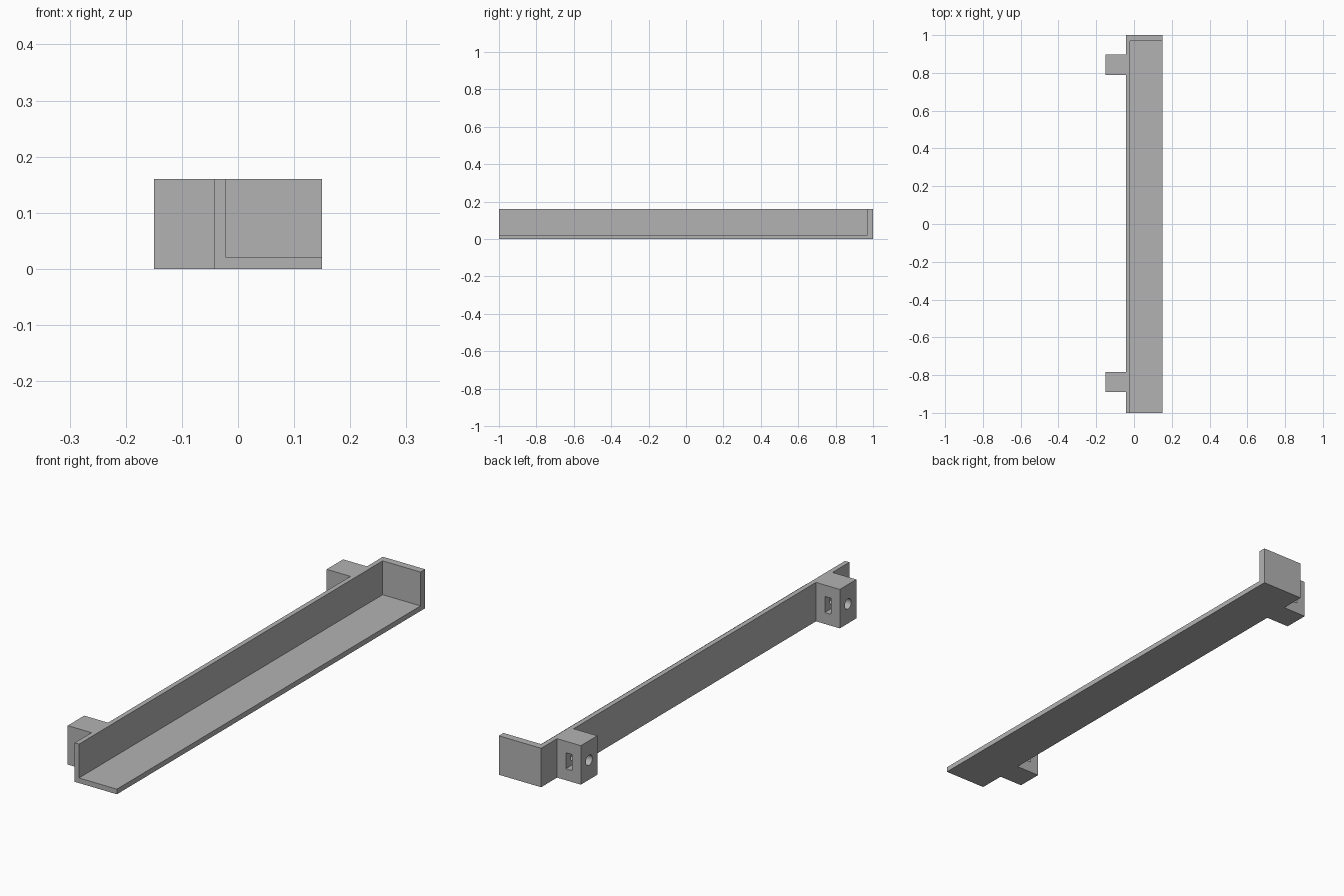
import bpy
from math import pi
from mathutils import Vector

if "Cube" in bpy.data.objects:
    bpy.data.objects.remove(bpy.data.objects["Cube"], do_unlink=True)

# Single plain material
grey = bpy.data.materials.new("plain grey")
grey.use_nodes = True
colour = (0.45, 0.45, 0.45, 1)
grey.diffuse_color = colour
grey.node_tree.nodes["Principled BSDF"].inputs["Base Color"].default_value = colour


def box(name, low, high):
    low, high = Vector(low), Vector(high)
    bpy.ops.mesh.primitive_cube_add(size=1, location=(low + high) / 2)
    ob = bpy.context.object
    ob.name = name
    ob.scale = high - low
    bpy.ops.object.transform_apply(location=True, rotation=True, scale=True)
    ob.data.materials.append(grey)
    return ob


def combine(target, tool, operation):
    """Apply a boolean to the target and discard the tool."""
    mod = target.modifiers.new(operation, "BOOLEAN")
    mod.operation = operation
    mod.solver = "EXACT"
    mod.object = tool
    bpy.context.view_layer.objects.active = target
    bpy.ops.object.modifier_apply(modifier=mod.name)
    bpy.data.objects.remove(tool, do_unlink=True)


OUTER, BACK, INNER = -0.15, -0.042, -0.022
HEIGHT, FLOOR, END = 0.16, 0.021, 0.97
BLOCK, MID_X, MID_Z = 0.107, -0.096, 0.08

# Tray: floor, long wall and one end wall, open at the front and left
tray = box("tray", (BACK, -1, 0), (-OUTER, 1, HEIGHT))
combine(tray, box("cavity", (INNER, -1.1, FLOOR), (0.3, END, 0.3)), "DIFFERENCE")

# Mounting blocks, each with a nut slot and a screw hole
for label, y in (("front", -0.837), ("back", 0.843)):
    half = BLOCK / 2
    block = box(label + "_mount", (OUTER, y - half, 0), (BACK, y + half, HEIGHT))
    slot = box("slot", (MID_X - 0.014, y - 0.036, MID_Z - 0.033),
               (MID_X + 0.014, y + 0.1, MID_Z + 0.033))
    combine(block, slot, "DIFFERENCE")
    bpy.ops.mesh.primitive_cylinder_add(
        vertices=32, radius=0.021, depth=0.12,
        location=(OUTER + 0.03, y, MID_Z), rotation=(0, pi / 2, 0))
    hole = bpy.context.object
    hole.data.materials.append(grey)
    combine(block, hole, "DIFFERENCE")
    # Smooth only the round bore
    bpy.ops.object.select_all(action="DESELECT")
    block.select_set(True)
    bpy.context.view_layer.objects.active = block
    bpy.ops.object.shade_smooth_by_angle(angle=pi / 6)
